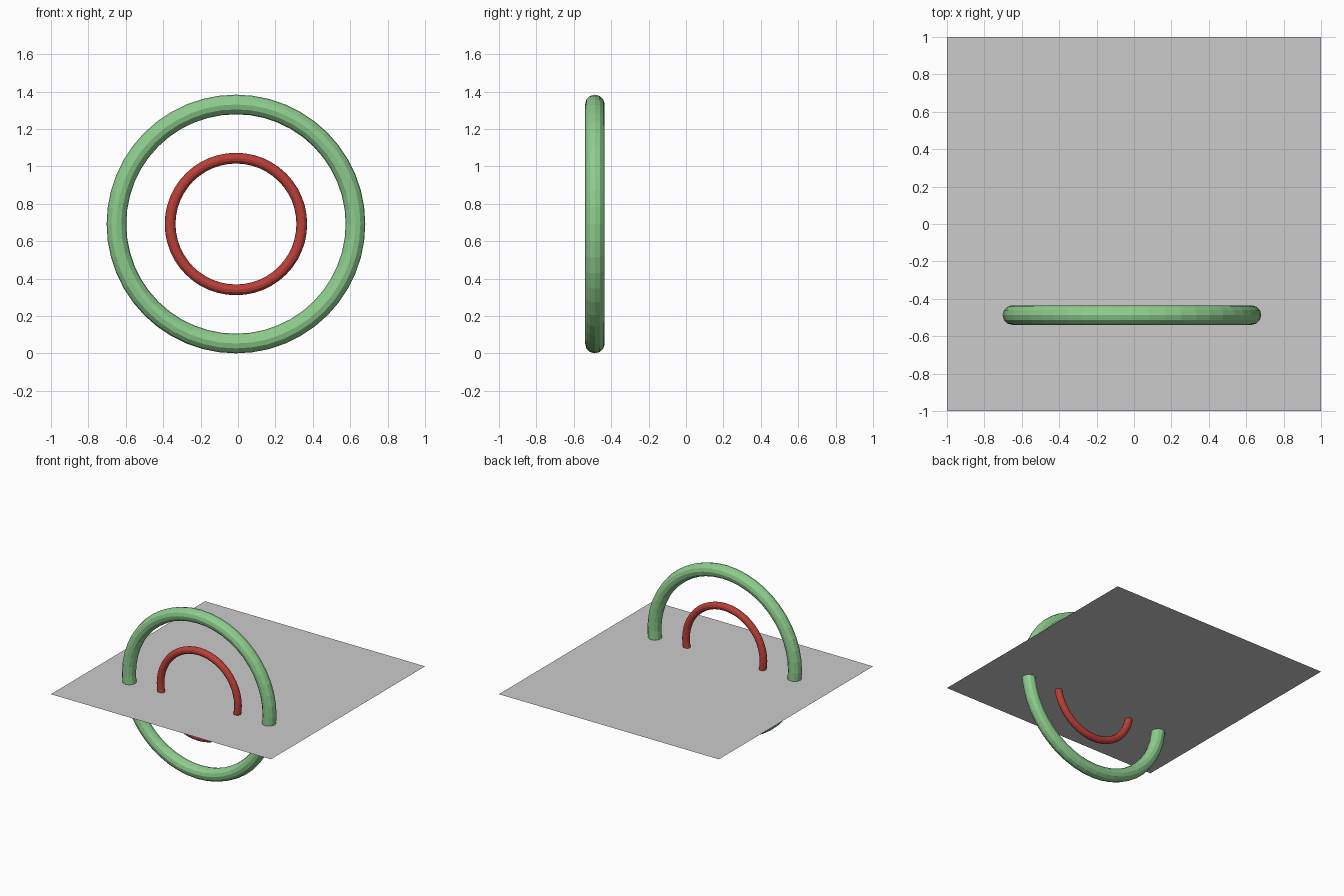
import bpy
from math import pi

if "Cube" in bpy.data.objects:
    bpy.data.objects.remove(bpy.data.objects["Cube"])


def ring(name, major, minor, color):
    bpy.ops.mesh.primitive_torus_add(
        major_segments=48, minor_segments=12,
        major_radius=major, minor_radius=minor,
        location=(-0.011, -0.487, 0.692), rotation=(pi / 2, 0, 0))
    ob = bpy.context.object
    ob.name = name
    mat = bpy.data.materials.new(name + "_paint")
    mat.diffuse_color = color
    mat.use_nodes = True
    mat.node_tree.nodes["Principled BSDF"].inputs["Base Color"].default_value = mat.diffuse_color
    ob.data.materials.append(mat)


# flat sheet, pierced by both rings
bpy.ops.mesh.primitive_plane_add(size=2, location=(0, 0, 0.624))
bpy.context.object.name = "ground_sheet"

# two concentric upright rings
ring("outer_ring", 0.639, 0.0525, (0.27, 0.61, 0.27, 1))
ring("inner_ring", 0.352, 0.0287, (0.50, 0.05, 0.04, 1))
